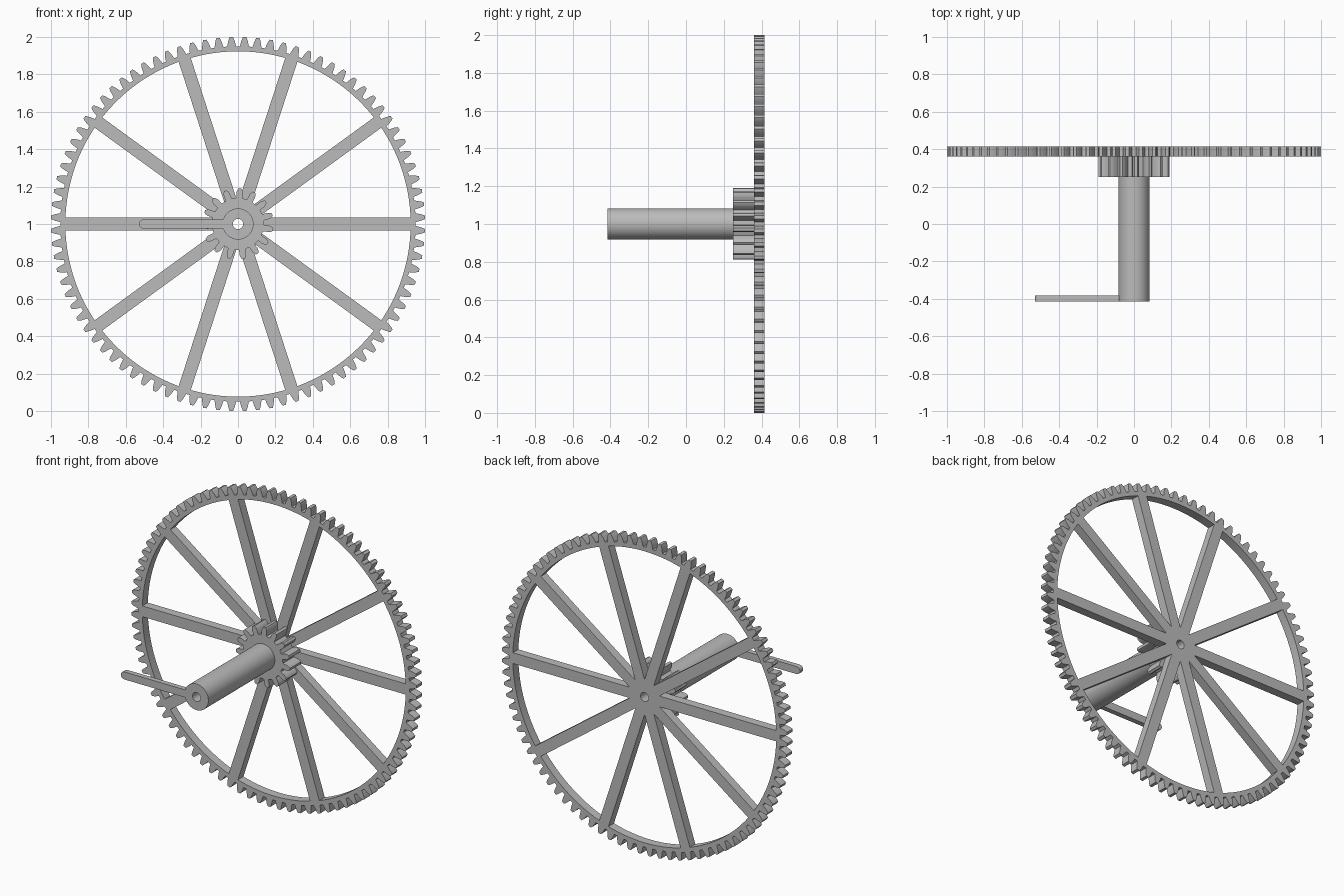
import bpy, bmesh
from math import pi, sin, cos, asin, radians

if "Cube" in bpy.data.objects:
    bpy.data.objects.remove(bpy.data.objects["Cube"], do_unlink=True)

GREY = (0.5, 0.5, 0.5, 1)
metal = bpy.data.materials.new("plain grey")
metal.use_nodes = True
metal.diffuse_color = GREY
metal.node_tree.nodes["Principled BSDF"].inputs["Base Color"].default_value = GREY

AXIS_Z = 1.0
BORE = 0.028


def polar(r, a):
    return r * cos(a), r * sin(a)


def arc(r, start, end, steps, cx=0):
    """Points along an arc, both ends included."""
    pts = [polar(r, start + (end - start) * i / steps) for i in range(steps + 1)]
    return [(x + cx, y) for x, y in pts]


def circle(r, n):
    return [polar(r, 2 * pi * i / n) for i in range(n)]


def gear(teeth, profile, phase):
    """Outline whose teeth follow (radius, half width as a share of the pitch)."""
    step = 2 * pi / teeth
    side = [(r, -w) for r, w in profile] + [(r, w) for r, w in reversed(profile)]
    return [polar(r, phase + step * (i + w)) for i in range(teeth) for r, w in side]


def plate(name, loops, front, back):
    """Solid between two depths; inner loops become openings."""
    curve = bpy.data.curves.new(name, "CURVE")
    curve.dimensions = "2D"
    curve.fill_mode = "BOTH"
    curve.extrude = (back - front) / 2
    for pts in loops:
        spline = curve.splines.new("POLY")
        spline.points.add(len(pts) - 1)
        for point, (x, y) in zip(spline.points, pts):
            point.co = (x, y, 0, 1)
        spline.use_cyclic_u = True
    obj = bpy.data.objects.new(name, curve)
    bpy.context.collection.objects.link(obj)
    obj.rotation_euler.x = pi / 2
    obj.location = (0, (front + back) / 2, AXIS_Z)
    bpy.ops.object.select_all(action="DESELECT")
    obj.select_set(True)
    bpy.context.view_layer.objects.active = obj
    bpy.ops.object.convert(target="MESH")
    obj = bpy.context.object
    # Weld the caps to the walls
    bm = bmesh.new()
    bm.from_mesh(obj.data)
    bmesh.ops.remove_doubles(bm, verts=bm.verts, dist=1e-5)
    bmesh.ops.recalc_face_normals(bm, faces=bm.faces)
    bm.to_mesh(obj.data)
    bm.free()
    obj.data.materials.clear()
    obj.data.materials.append(metal)
    bpy.ops.object.shade_smooth_by_angle(angle=radians(20))
    return obj


# Large spoked wheel: toothed rim, ten windows between the spokes, bore
SPOKES, HALF_SPOKE, RIM = 10, 0.034, 0.923
sector = 2 * pi / SPOKES
inset = asin(HALF_SPOKE / RIM)
windows = []
for i in range(SPOKES):
    a = i * sector
    inner = polar(HALF_SPOKE / sin(sector / 2), a + sector / 2)
    windows.append([inner] + arc(RIM, a + inset, a + sector - inset, 16))
TEETH = 88
rim_teeth = [(0.95, 0.35), (0.965, 0.3), (0.978, 0.25), (0.99, 0.19), (1.0, 0.12)]
plate("spoked_wheel", [gear(TEETH, rim_teeth, pi / TEETH), circle(BORE, 32)] + windows,
      0.36, 0.415)

# Small pinion in front of the wheel
pinion_teeth = [(0.139, 0.3), (0.147, 0.27), (0.167, 0.25), (0.18, 0.18), (0.19, 0.1)]
plate("pinion", [gear(15, pinion_teeth, radians(87)), circle(BORE, 32)], 0.25, 0.36)

# Hollow shaft
plate("shaft", [circle(0.083, 64), circle(BORE, 32)], -0.415, 0.25)

# Flat pointer arm with a rounded tip, flush with the shaft end
HALF_ARM = 0.024
arm = arc(HALF_ARM, pi / 2, 3 * pi / 2, 16, cx=-0.53 + HALF_ARM)
plate("pointer_arm", [arm + [(-0.07, -HALF_ARM), (-0.07, HALF_ARM)]], -0.415, -0.383)
